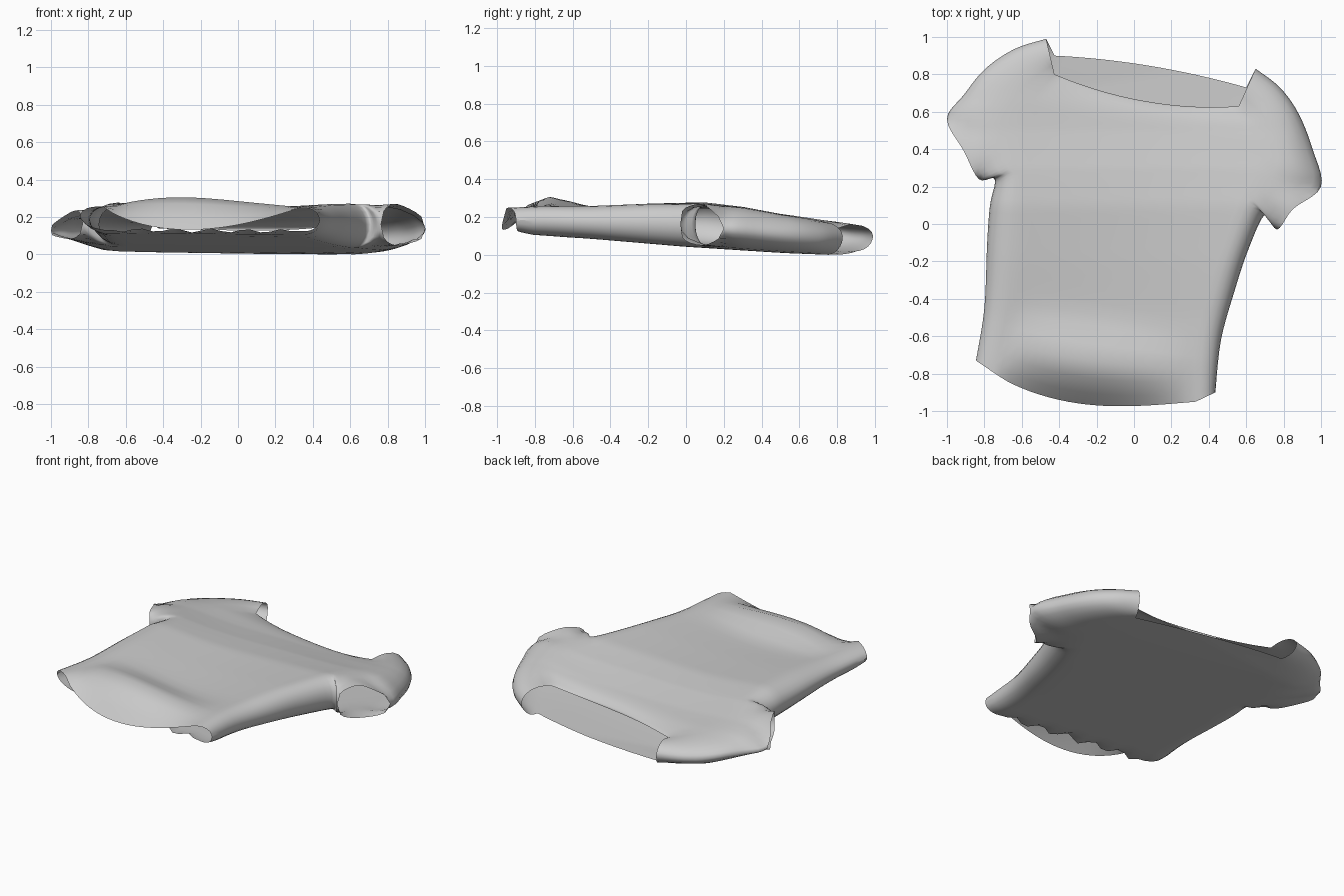
import bpy, bmesh
from math import sin, cos, pi, sqrt, exp

if "Cube" in bpy.data.objects:
    bpy.data.objects.remove(bpy.data.objects["Cube"])

# Rows from hem to neck: left edge, left inner line, right inner line, right edge (x, y)
ROWS = [
    (-.845, -.73, -.72, -.815, .33, -.95, .435, -.90),
    (-.80, -.45, -.64, -.48, .33, -.64, .465, -.62),
    (-.785, -.10, -.61, -.14, .40, -.35, .54, -.35),
    (-.77, .10, -.60, .09, .48, -.10, .61, -.14),
    (-.745, .24, -.60, .25, .56, .12, .70, .05),     # underarm
    (-.83, .24, -.62, .33, .60, .20, .765, -.03),    # sleeve mouth, low
    (-.91, .39, -.63, .42, .63, .27, .85, .08),
    (-1.0, .56, -.62, .53, .68, .35, 1.0, .20),      # sleeve mouth, tip
    (-.91, .69, -.58, .62, .68, .43, .955, .40),
    (-.795, .83, -.53, .69, .66, .51, .88, .59),
    (-.64, .935, -.47, .75, .62, .57, .78, .73),
    (-.47, .99, -.425, .80, .56, .63, .65, .83),     # neck
]
SUB, OUTER, INNER = 5, 6, 20
BOTTOM_Z = [(-1, .115), (-.5, .085), (0, .045), (.7, 0), (1, .02)]
TOP_Z = [(-1, .25), (-.75, .265), (-.5, .265), (-.2, .278), (.1, .285),
         (.3, .262), (.5, .225), (.7, .20), (.85, .185), (1, .17)]


def table(pts, t):
    t = min(max(t, pts[0][0]), pts[-1][0])
    for (a, p), (b, q) in zip(pts, pts[1:]):
        if t <= b:
            return p + (q - p) * (t - a) / (b - a)


def spline_row(r):
    """Smooth curve through the rows."""
    i = min(int(r), len(ROWS) - 2)
    t = r - i
    k = [ROWS[min(max(j, 0), len(ROWS) - 1)] for j in range(i - 1, i + 3)]
    return [.5 * (2 * b + (c - a) * t + (2*a - 5*b + 4*c - d) * t*t
                  + (3*b - a - 3*c + d) * t**3) for a, b, c, d in zip(*k)]


def columns():
    """(zone, parameter): rolled left side, flat middle, rolled right side."""
    roll = [1 - cos(k * pi / 2 / OUTER) for k in range(OUTER + 1)]
    return ([(0, s) for s in roll] + [(1, k / INNER) for k in range(1, INNER)]
            + [(2, s) for s in reversed(roll)])


def cloth_point(r, zone, s, top):
    lx, ly, ax, ay, bx, by, rx, ry = spline_row(r)
    hem = max(0, 1 - r)
    neck = (max(0, r - 8) / 3) ** 2
    if not top:
        bx += .04 * neck
    if zone == 1:
        x, y, v, inn = ax + (bx - ax) * s, ay + (by - ay) * s, s, 1
    else:
        ex, ey, ix, iy = (lx, ly, ax, ay) if zone == 0 else (rx, ry, bx, by)
        x, y, v, inn = ex + (ix - ex) * s, ey + (iy - ey) * s, zone / 2, s
    swell = max(0, sin(pi * v ** .8))
    zig = abs((v * 5.5) % 1 - .5) * 2 if 0 < v < 1 else .5
    zt, zb = table(TOP_Z, y), table(BOTTOM_Z, y)
    zb += max(0, .015 * (.5 - x)) + max(0, -x - .72) * .2 + max(0, x - .85) * .1
    zt -= max(0, -x - .85) * .3 + max(0, x - .85) * .25
    # the middle of the front sinks a little, more so towards the neck
    zt -= inn ** 2 * (.035 * max(0, sin(pi * min(1, v * .8 + .1))) * min(1, r) + .035 * neck)
    # the front hem sags beyond a fold, the back hem is ragged
    zt += swell * (.06 * exp(-((r - .6) / .35) ** 2)
                   - .13 * max(0, 1 - r / .55) ** 1.3)
    zt += .004 * sin(7 * x + 3 * y) * inn
    # edge roundness, opened up at the sleeve mouths
    f = sqrt(max(0, 1 - (1 - inn) ** 2.6))
    if 5 < r < 7:
        f = max(f, sin(pi * (r - 5) / 2) ** .35 * .9)
    if top:
        y -= hem * swell * .09 + neck * .24 * v * (1 - v)
    else:
        y += hem * (.065 * inn + .05 * (zig - .5)) + neck * inn * (.1 + .12 * v * (1 - v))
        zb += max(0, 1 - r / .4) * .025 * zig
    mid, half = (zt + zb) / 2, (zt - zb) / 2
    return x, y, mid + (half if top else -half) * f


# Shirt: top and bottom sheets, welded along the sides and shoulders
bm = bmesh.new()
n = (len(ROWS) - 1) * SUB
for top in (True, False):
    grid = [[bm.verts.new(cloth_point(i / SUB, z, s, top)) for z, s in columns()]
            for i in range(n + 1)]
    for lo, hi in zip(grid, grid[1:]):
        for j in range(len(lo) - 1):
            q = (lo[j], lo[j + 1], hi[j + 1], hi[j])
            bm.faces.new(q if top else q[::-1])
bmesh.ops.remove_doubles(bm, verts=bm.verts, dist=.0005)
low = min(v.co.z for v in bm.verts)
bmesh.ops.translate(bm, verts=bm.verts, vec=(0, 0, -low))
mesh = bpy.data.meshes.new("shirt")
bm.to_mesh(mesh)
bm.free()
shirt = bpy.data.objects.new("shirt", mesh)
bpy.context.collection.objects.link(shirt)
for p in mesh.polygons:
    p.use_smooth = True
